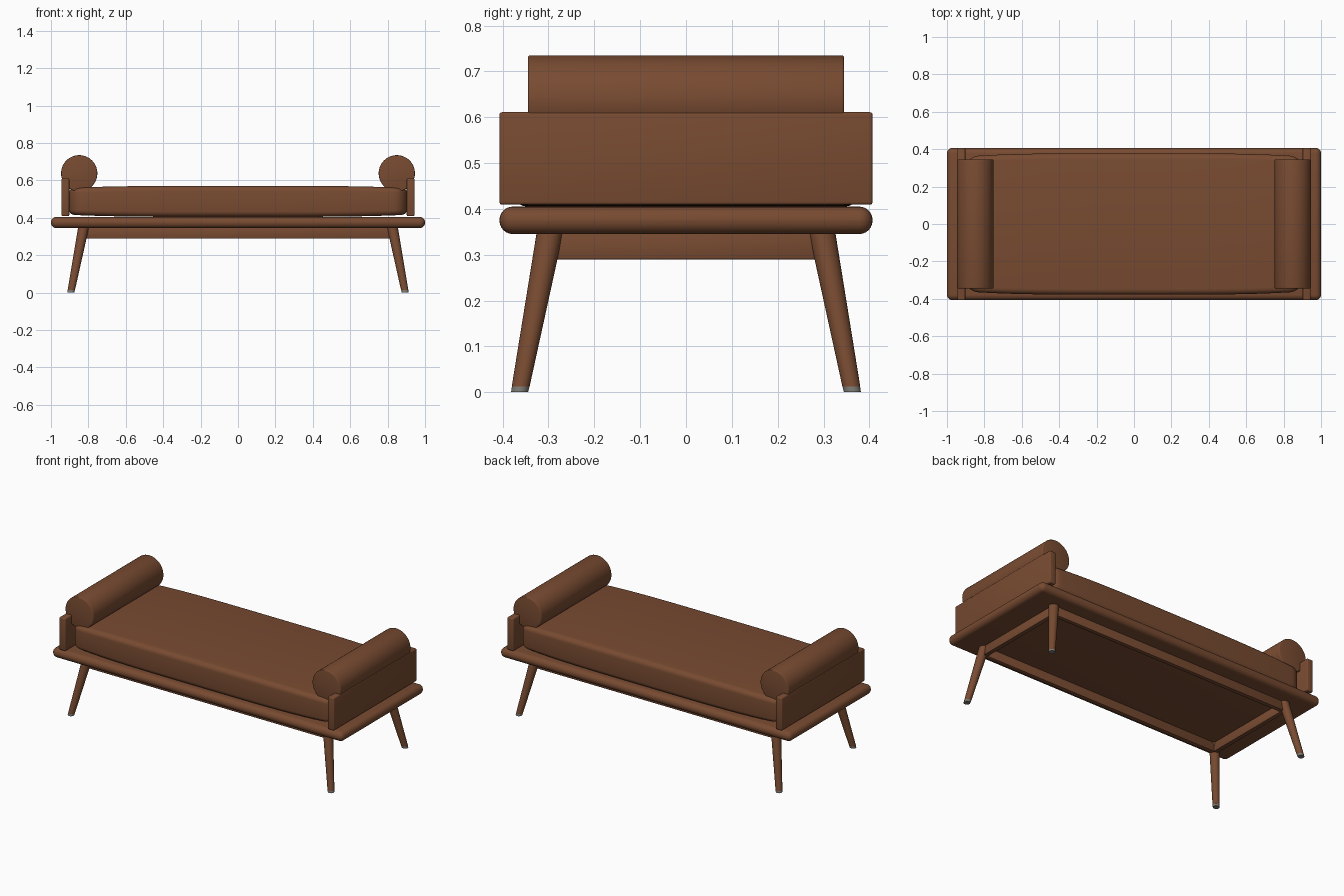
import bpy, bmesh, math
from mathutils import Matrix, Vector

if "Cube" in bpy.data.objects:
    bpy.data.objects.remove(bpy.data.objects["Cube"])


def material(name, rgb):
    m = bpy.data.materials.new(name)
    m.diffuse_color = (*rgb, 1)
    m.use_nodes = True
    m.node_tree.nodes["Principled BSDF"].inputs["Base Color"].default_value = m.diffuse_color
    return m


BROWN = material("warm brown", (0.188, 0.070, 0.031))
GREY = material("metal grey", (0.20, 0.19, 0.17))


def finish(name, bm, mat, angle=35):
    bmesh.ops.recalc_face_normals(bm, faces=bm.faces)
    me = bpy.data.meshes.new(name)
    bm.to_mesh(me)
    bm.free()
    me.materials.append(mat)
    ob = bpy.data.objects.new(name, me)
    bpy.context.collection.objects.link(ob)
    bpy.ops.object.select_all(action='DESELECT')
    ob.select_set(True)
    bpy.context.view_layer.objects.active = ob
    bpy.ops.object.shade_smooth_by_angle(angle=math.radians(angle))
    return ob


def box_bm(centre, size):
    bm = bmesh.new()
    bmesh.ops.create_cube(bm, size=1, matrix=Matrix.Translation(centre) @ Matrix.Diagonal((*size, 1)))
    return bm


def box(name, centre, size, bevel, segs=2, angle=35):
    bm = box_bm(centre, size)
    bmesh.ops.bevel(bm, geom=bm.edges[:], offset=bevel, segments=segs, profile=0.5, affect='EDGES')
    return finish(name, bm, BROWN, angle)


def frustum(name, p0, r0, p1, r1, mat, n=32):
    """Leaning tapered post with level ends."""
    bm = bmesh.new()
    rings = [[bm.verts.new((p[0] + r * math.cos(math.tau * i / n),
                            p[1] + r * math.sin(math.tau * i / n), p[2])) for i in range(n)]
             for p, r in ((p0, r0), (p1, r1))]
    for i in range(n):
        j = (i + 1) % n
        bm.faces.new((rings[0][i], rings[0][j], rings[1][j], rings[1][i]))
    for ring in rings:
        bm.faces.new(ring)
    return finish(name, bm, mat)


# Platform with fully rounded rim
box("platform", (0, 0, 0.375), (2.0, 0.814, 0.06), 0.0295, 6, 50)

# Apron frame under the platform
for s, side in ((-1, "front"), (1, "back")):
    box(side + "_apron", (0, s * 0.295, 0.3185), (1.65, 0.026, 0.057), 0.002)
for s, side in ((-1, "left"), (1, "right")):
    box(side + "_apron", (s * 0.825, 0, 0.3185), (0.026, 0.59, 0.057), 0.002)

# Splayed tapered legs with metal feet
top, foot = Vector((0.826, 0.297, 0.347)), Vector((0.894, 0.363, 0))
for sx, xs in ((-1, "left"), (1, "right")):
    for sy, ys in ((-1, "front"), (1, "back")):
        flip = Vector((sx, sy, 1))
        t, f = top * flip, foot * flip
        joint = f.lerp(t, 0.013 / 0.347)
        frustum(f"{ys}_{xs}_leg", joint, 0.0195, t, 0.029, BROWN)
        frustum(f"{ys}_{xs}_foot", f, 0.0185, joint, 0.0192, GREY)

# End boards and bolsters
for s, side in ((-1, "left"), (1, "right")):
    box(side + "_end_board", (s * 0.923, 0, 0.51), (0.042, 0.814, 0.202), 0.006, 3)
    bm = bmesh.new()
    bmesh.ops.create_cone(bm, cap_ends=True, segments=64, radius1=0.097, radius2=0.097, depth=0.69,
                          matrix=Matrix.Translation((s * 0.849, 0, 0.638)) @ Matrix.Rotation(math.pi / 2, 4, 'X'))
    rims = [e for e in bm.edges if abs(e.verts[0].co.y - e.verts[1].co.y) < 1e-4]
    bmesh.ops.bevel(bm, geom=rims, offset=0.005, segments=3, profile=0.5, affect='EDGES')
    finish(side + "_bolster", bm, BROWN)

# Mattress: rounded box, sliced, then puffed out towards the middle
MID = 0.488
bm = box_bm((0, 0, MID), (1.806, 0.72, 0.166))
upright = [e for e in bm.edges if abs(e.verts[0].co.z - e.verts[1].co.z) > 0.1]
bmesh.ops.bevel(bm, geom=upright, offset=0.07, segments=8, profile=0.5, affect='EDGES')
rims = [e for e in bm.edges if abs(e.verts[0].co.z - e.verts[1].co.z) < 1e-4]
bmesh.ops.bevel(bm, geom=rims, offset=0.03, segments=5, profile=0.5, affect='EDGES')
for i in range(-14, 15):
    bmesh.ops.bisect_plane(bm, geom=bm.verts[:] + bm.edges[:] + bm.faces[:],
                           plane_co=(i * 0.058, 0, 0), plane_no=(1, 0, 0))
for v in bm.verts:
    puff = 1 - min(1, abs(v.co.x) / 0.903) ** 4
    v.co.y *= 1 + 0.05 * puff
    v.co.z = MID + (v.co.z - MID) * (0.86 + 0.14 * puff)
finish("mattress", bm, BROWN, 50)
